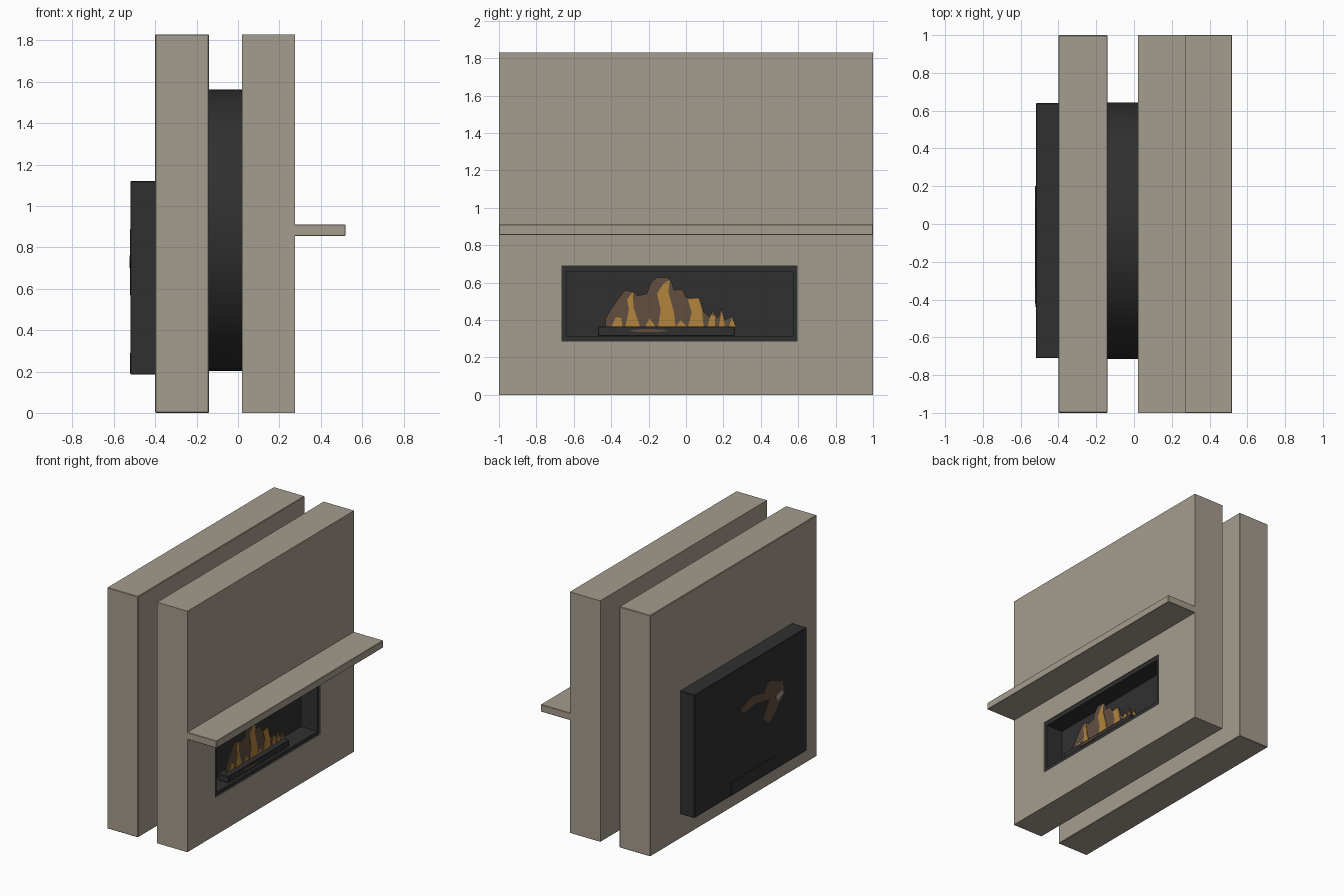
import bpy, bmesh, math

if "Cube" in bpy.data.objects:
    bpy.data.objects.remove(bpy.data.objects["Cube"])


def material(name, r, g, b):
    lin = [((c / 255 + 0.055) / 1.055) ** 2.4 for c in (r, g, b)]
    m = bpy.data.materials.new(name)
    m.diffuse_color = (*lin, 1)
    m.use_nodes = True
    m.node_tree.nodes["Principled BSDF"].inputs["Base Color"].default_value = m.diffuse_color
    return m


STONE = material("warm_stone", 165, 156, 141)
DARK = material("charcoal", 48, 48, 48)
ORANGE = material("flame_orange", 178, 132, 60)
BROWN = material("ember_brown", 98, 78, 64)


def finish(bm, name, mat, bevel=0):
    bmesh.ops.recalc_face_normals(bm, faces=bm.faces)
    me = bpy.data.meshes.new(name)
    bm.to_mesh(me)
    bm.free()
    me.materials.append(mat)
    ob = bpy.data.objects.new(name, me)
    bpy.context.collection.objects.link(ob)
    if bevel:
        b = ob.modifiers.new("edge", 'BEVEL')
        b.width, b.segments = bevel, 1
    return ob


def box(name, x, y, z, mat, bevel=0):
    bm = bmesh.new()
    bmesh.ops.create_cube(bm, size=1)
    for v in bm.verts:
        for i, (lo, hi) in enumerate((x, y, z)):
            v.co[i] = hi if v.co[i] > 0 else lo
    return finish(bm, name, mat, bevel)


def plate(name, outlines, x0, x1, mat):
    """Flat cut-outs in the y-z plane, from x0 to x1."""
    bm = bmesh.new()
    for pts in outlines:
        f = bm.faces.new([bm.verts.new((x0, y, z)) for y, z in pts])
        r = bmesh.ops.extrude_face_region(bm, geom=[f])
        for v in r["geom"]:
            if isinstance(v, bmesh.types.BMVert):
                v.co.x = x1
    bmesh.ops.triangulate(bm, faces=[f for f in bm.faces if len(f.verts) > 4])
    return finish(bm, name, mat)


# Two upright wall slabs and the mantel shelf
box("rear_wall_slab", (-0.40, -0.14), (-1, 1), (0, 1.83), STONE, 0.004)
front = box("front_wall_slab", (0.02, 0.275), (-1, 1), (0, 1.83), STONE)
box("mantel_shelf", (0.272, 0.52), (-1, 1), (0.855, 0.91), STONE, 0.003)

# Fire opening cut into the front slab
Y0, Y1, Z0, Z1 = -0.665, 0.597, 0.285, 0.69
cutter = box("opening_cutter", (0.11, 0.4), (Y0, Y1), (Z0, Z1), STONE)
cutter.hide_render = True
cutter.hide_set(True)
cut = front.modifiers.new("opening", 'BOOLEAN')
cut.operation, cut.solver, cut.object = 'DIFFERENCE', 'EXACT', cutter

# Dark lining of the opening
T, XB, XF = 0.025, 0.11, 0.268
box("firebox_back", (XB, 0.13), (Y0, Y1), (Z0, Z1), DARK)
box("firebox_floor", (XB, XF), (Y0, Y1), (Z0, Z0 + 0.03), DARK)
box("firebox_ceiling", (XB, XF), (Y0, Y1), (Z1 - 0.03, Z1), DARK)
box("firebox_left", (XB, XF), (Y0, Y0 + T), (Z0, Z1), DARK)
box("firebox_right", (XB, XF), (Y1 - T, Y1), (Z0, Z1), DARK)

# Burner tray with a glowing slot
box("burner_tray", (0.16, 0.25), (-0.47, 0.26), (0.315, 0.365), DARK, 0.003)
slot = [(-0.20 + 0.10 * math.cos(a * math.pi / 8), 0.343 + 0.008 * math.sin(a * math.pi / 8))
        for a in range(16)]
plate("burner_glow", [slot], 0.249, 0.253, BROWN)

# Flames: brown silhouette behind orange tongues
flame = [(-.43, .36), (-.43, .41), (-.40, .46), (-.365, .51), (-.325, .56), (-.28, .55),
         (-.26, .53), (-.21, .54), (-.19, .595), (-.16, .627), (-.095, .627), (-.07, .585),
         (-.065, .56), (-.02, .565), (0, .52), (.075, .515), (.095, .445), (.13, .41),
         (.14, .455), (.17, .41), (.19, .465), (.21, .40), (.245, .42), (.27, .36)]
plate("flame_body", [flame], 0.196, 0.202, BROWN)
tongues = [
    [(-.40, .36), (-.375, .415), (-.345, .41), (-.34, .36)],
    [(-.325, .36), (-.305, .455), (-.315, .51), (-.285, .55), (-.28, .465), (-.245, .36)],
    [(-.22, .36), (-.195, .41), (-.16, .36)],
    [(-.15, .36), (-.135, .455), (-.155, .54), (-.12, .595), (-.085, .615), (-.095, .55),
     (-.065, .445), (-.055, .36)],
    [(-.055, .36), (-.03, .40), (.01, .36)],
    [(.01, .36), (.03, .44), (.01, .51), (.065, .52), (.085, .455), (.095, .36)],
    [(.115, .36), (.13, .43), (.155, .42), (.155, .36)],
    [(.175, .36), (.19, .445), (.21, .36)],
    [(.23, .36), (.245, .415), (.265, .36)],
]
plate("flame_tongues", tongues, 0.200, 0.206, ORANGE)

# Round drum joining the two slabs
bm = bmesh.new()
bmesh.ops.create_cone(bm, cap_ends=True, segments=72, radius1=0.68, radius2=0.68, depth=0.18)
for v in bm.verts:
    x, y, z = v.co
    v.co = (z - 0.06, x - 0.036, y + 0.883)
drum = finish(bm, "connecting_drum", DARK)
bpy.context.view_layer.objects.active = drum
drum.select_set(True)
bpy.ops.object.shade_smooth_by_angle(angle=math.radians(30))

# Rear panel with lower hatch and ember marks
box("rear_panel", (-0.52, -0.39), (-0.71, 0.64), (0.185, 1.12), DARK, 0.004)
box("rear_hatch", (-0.523, -0.51), (-0.33, 0.20), (0.19, 0.29), DARK)
ember = [(.09, .80), (-.05, .85), (-.19, .82), (-.24, .89), (-.41, .83), (-.44, .74),
         (-.35, .65), (-.26, .57), (-.18, .62), (-.22, .70), (-.26, .75), (-.09, .78), (.05, .76)]
plate("rear_ember_mark", [ember], -0.522, -0.516, BROWN)
plate("rear_ember_spot", [[(-.33, .74), (-.41, .76), (-.42, .73), (-.35, .70)]],
      -0.5235, -0.518, STONE)
